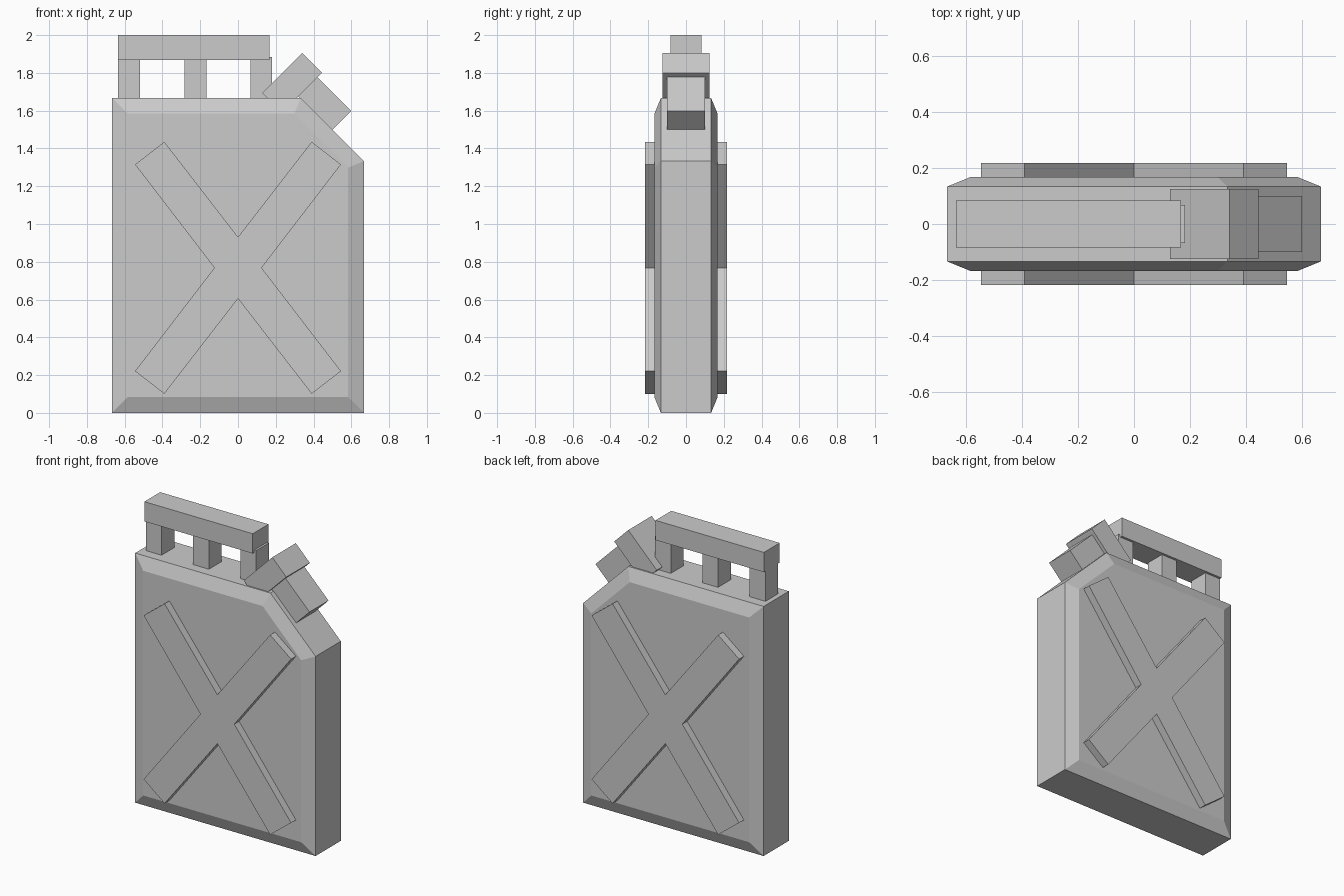
import bpy, bmesh
from math import pi
from mathutils import Matrix, Vector

if "Cube" in bpy.data.objects:
    bpy.data.objects.remove(bpy.data.objects["Cube"])


def finish(name, bm):
    bmesh.ops.recalc_face_normals(bm, faces=bm.faces)
    mesh = bpy.data.meshes.new(name)
    bm.to_mesh(mesh)
    bm.free()
    ob = bpy.data.objects.new(name, mesh)
    bpy.context.collection.objects.link(ob)
    return ob


def box(name, x, y, z, tilt=0.0):
    """Box from ranges in x and z, half depth y, turned about the y axis."""
    bm = bmesh.new()
    bmesh.ops.create_cube(bm, size=1)
    size = Vector((x[1] - x[0], 2 * y, z[1] - z[0]))
    mid = Vector((sum(x) / 2, 0, sum(z) / 2))
    m = Matrix.Rotation(tilt, 4, 'Y') @ Matrix.Translation(mid) @ Matrix.Diagonal((*size, 1))
    bm.transform(m)
    return finish(name, bm)


def slab(profile, y):
    """Extrude an xz profile symmetrically in y."""
    bm = bmesh.new()
    face = bm.faces.new([bm.verts.new((x, -y, z)) for x, z in profile])
    ext = bmesh.ops.extrude_face_region(bm, geom=[face], use_keep_orig=True)
    verts = [g for g in ext['geom'] if isinstance(g, bmesh.types.BMVert)]
    bmesh.ops.translate(bm, verts=verts, vec=(0, 2 * y, 0))
    bmesh.ops.recalc_face_normals(bm, faces=bm.faces)
    return bm


# Can body: cut-corner profile with raised, inset front and back faces
W = 2 / 3
bm = slab([(-W, 0), (W, 0), (W, 1.333), (0.333, 1.667), (-W, 1.667)], 0.133)
bm.normal_update()
sides = [f for f in bm.faces if abs(f.normal.y) > 0.9]
bmesh.ops.inset_individual(bm, faces=sides, thickness=0.083, use_even_offset=True)
for f in sides:
    for v in f.verts:
        v.co.y = 0.167 if v.co.y > 0 else -0.167
finish("can_body", bm)

# Embossed cross on both faces: one quarter outline mirrored around its centre
C = 0.768
quarter = [(0.125, 0), (0.545, 0.547), (0.39, 0.667), (0, 0.163)]
right = quarter + [(x, -z) for x, z in quarter[::-1][:-1]]
# walk the outline: upper right, upper left, lower left, lower right
outline = quarter[:]
outline += [(-x, z) for x, z in quarter[::-1][1:]]
outline += [(-x, -z) for x, z in quarter[1:]]
outline += [(x, -z) for x, z in quarter[::-1][1:-1]]
finish("embossed_cross", slab([(x, z + C) for x, z in outline], 0.218))

# Carrying handle: three posts and a grip bar
for i, x in enumerate((-0.576, -0.226, 0.123)):
    box(f"handle_post_{i + 1}", (x - 0.058, x + 0.058), 0.067, (1.65, 1.885))
box("handle_grip", (-0.634, 0.167), 0.083, (1.868, 2.0))

# Filler neck and spout on the cut corner, tilted 45 degrees
box("filler_cap", (-1.106, -0.959), 0.124, (1.288, 1.587), pi / 4)
box("spout", (-0.97, -0.707), 0.1, (1.41, 1.554), pi / 4)
